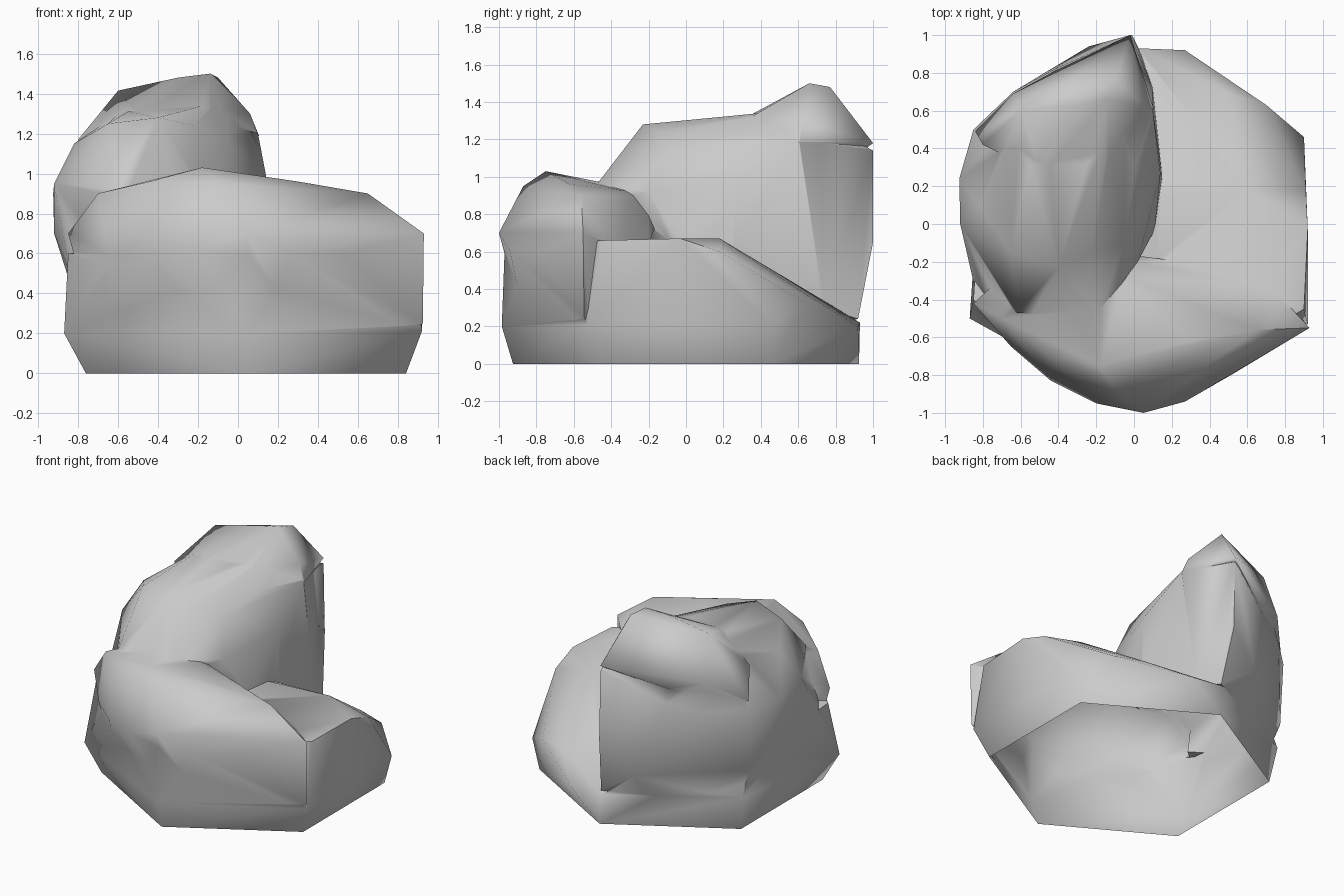
import bpy, bmesh, math


def lump(name, points):
    """Faceted stone lump: convex hull of its corner points."""
    bm = bmesh.new()
    for p in points:
        bm.verts.new(p)
    hull = bmesh.ops.convex_hull(bm, input=bm.verts[:])
    junk = {g for g in hull["geom_interior"] + hull["geom_unused"]
            if isinstance(g, bmesh.types.BMVert)}
    bmesh.ops.delete(bm, geom=list(junk), context="VERTS")
    bmesh.ops.recalc_face_normals(bm, faces=bm.faces[:])
    me = bpy.data.meshes.new(name)
    bm.to_mesh(me)
    bm.free()
    ob = bpy.data.objects.new(name, me)
    bpy.context.collection.objects.link(ob)
    return ob


# Six-sided footprint
foot = [(0.04 + 0.925 * math.cos(math.radians(a)),
         0.925 * math.sin(math.radians(a)), 0) for a in range(30, 390, 60)]

# Base: wide block with a low ledge on the right, sloping down to the back
base = lump("boulder", foot + [
    (0.05, -0.985, 0.2), (0.92, -0.53, 0.21), (0.9, 0.46, 0.21),
    (0.27, 0.92, 0.2), (0.03, 0.93, 0.22), (-0.8, 0.5, 0.25),
    (-0.87, -0.5, 0.2), (0.7, 0.63, 0.33), (0.5, 0.69, 0.34),
    (0.05, 0.8, 0.3), (-0.8, 0.4, 0.5),
    (0.9, -0.45, 0.66), (0.92, -0.03, 0.67), (0.91, 0.18, 0.6),
    (0.6, 0.18, 0.67), (0.15, 0.15, 0.66), (0.1, -0.4, 0.66),
    (0.05, -0.97, 0.6), (-0.85, -0.4, 0.6), (-0.6, -0.65, 0.6)])

# Front ridge: rounded brow running across the front
ridge = lump("front_ridge", [
    (0.05, -0.85, 0.15), (0.75, -0.5, 0.15), (-0.7, -0.42, 0.15),
    (0.05, -1.0, 0.7), (-0.2, -0.95, 0.62), (0.27, -0.94, 0.6),
    (0.53, -0.79, 0.6), (0.93, -0.55, 0.7), (0.925, -0.545, 0.25),
    (-0.18, -0.75, 1.03), (-0.1, -0.87, 0.95), (0.3, -0.62, 0.96),
    (0.65, -0.56, 0.9), (-0.44, -0.83, 0.6), (-0.44, -0.7, 0.96),
    (-0.65, -0.65, 0.6), (-0.85, -0.42, 0.7), (-0.7, -0.5, 0.9),
    (0.0, -0.36, 0.93), (0.74, -0.35, 0.64), (0.42, -0.41, 0.7),
    (0.26, -0.2, 0.64), (-0.5, -0.1, 0.9)])

# Tall left side: rounded shoulder in front, steep wall facing right
shoulder = lump("shoulder", [
    (-0.84, -0.35, 0.5), (-0.2, -0.5, 0.93), (-0.62, -0.47, 0.93),
    (-0.65, -0.15, 1.25), (-0.4, -0.23, 1.28), (-0.22, -0.15, 1.24),
    (-0.05, -0.1, 1.17), (0.02, -0.2, 0.92), (0.11, -0.03, 0.62),
    (-0.92, 0.0, 0.95), (-0.92, 0.03, 0.7), (-0.82, 0.1, 1.15),
    (-0.55, 0.32, 1.31), (-0.25, 0.32, 1.33), (0.0, 0.3, 1.23),
    (0.14, 0.27, 0.99), (0.15, 0.25, 0.6), (-0.925, 0.24, 0.9),
    (0.1, 0.6, 1.2), (0.1, 0.72, 0.3), (-0.02, 1.0, 1.14),
    (-0.01, 1.0, 0.65), (-0.24, 0.94, 0.42), (0.03, 0.92, 0.24),
    (-0.42, 0.82, 0.95), (-0.64, 0.7, 0.9), (-0.85, 0.5, 0.9),
    (-0.84, 0.48, 0.45), (-0.75, 0.45, 0.2), (-0.3, 0.74, 0.2),
    (-0.6, 0.6, 1.3), (-0.1, 0.6, 1.36)])

# Peak: highest cap at the back left
peak = lump("peak", [
    (-0.6, 0.6, 1.415), (-0.3, 0.63, 1.48), (-0.14, 0.66, 1.5),
    (-0.1, 0.77, 1.48), (0.06, 0.62, 1.3), (0.105, 0.61, 1.19),
    (-0.02, 1.0, 1.18), (-0.42, 0.81, 1.05), (-0.64, 0.69, 1.1),
    (-0.84, 0.49, 0.95), (-0.8, 0.42, 1.17), (-0.5, 0.27, 1.29),
    (-0.15, 0.28, 1.28), (-0.3, 0.5, 0.8)])

# Fuse the lumps into one stone
for part in (ridge, shoulder, peak):
    mod = base.modifiers.new("fuse_" + part.name, "BOOLEAN")
    mod.operation = "UNION"
    mod.solver = "EXACT"
    mod.object = part
bpy.context.view_layer.objects.active = base
base.select_set(True)
for mod in list(base.modifiers):
    bpy.ops.object.modifier_apply(modifier=mod.name)
for part in (ridge, shoulder, peak):
    bpy.data.objects.remove(part)

# The shell is open underneath
bm = bmesh.new()
bm.from_mesh(base.data)
under = [f for f in bm.faces if all(v.co.z < 0.001 for v in f.verts)]
bmesh.ops.delete(bm, geom=under, context="FACES")
bm.to_mesh(base.data)
bm.free()

# Soft shading across the facets
bpy.ops.object.shade_smooth_by_angle(angle=math.radians(70))
